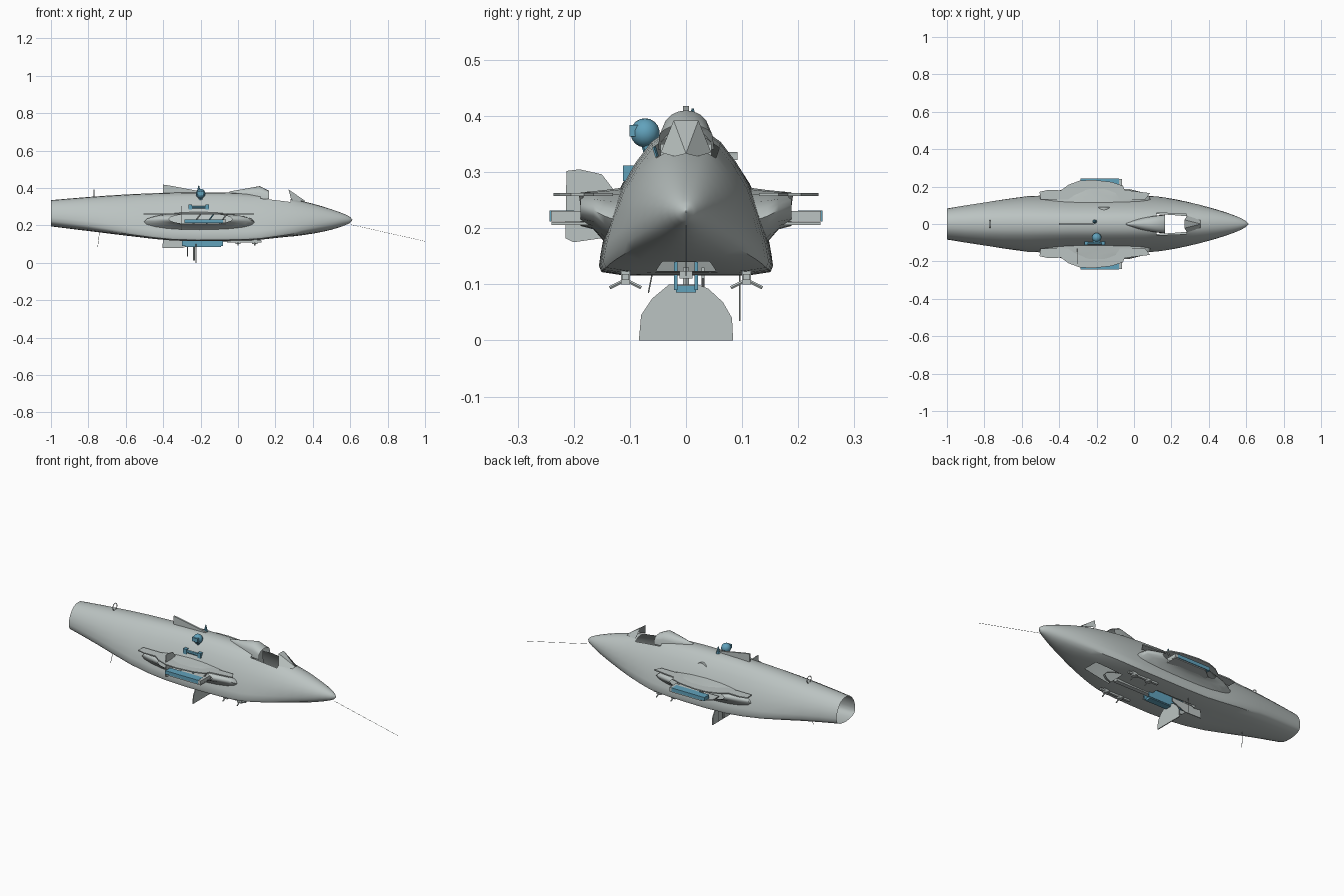
import bpy, bmesh, math
from mathutils import Vector

if "Cube" in bpy.data.objects:
    bpy.data.objects.remove(bpy.data.objects["Cube"])


def material(name, rgb):
    m = bpy.data.materials.new(name)
    m.diffuse_color = (*rgb, 1)
    m.use_nodes = True
    m.node_tree.nodes["Principled BSDF"].inputs["Base Color"].default_value = m.diffuse_color
    return m


GREY = material("pale grey", (0.50, 0.55, 0.54))
BLUE = material("soft blue", (0.12, 0.36, 0.50))


def make(name, verts, faces, mat=GREY, smooth=None):
    me = bpy.data.meshes.new(name)
    me.from_pydata(verts, [], faces)
    bm = bmesh.new()
    bm.from_mesh(me)
    bmesh.ops.remove_doubles(bm, verts=bm.verts, dist=0.0002)
    bmesh.ops.recalc_face_normals(bm, faces=bm.faces)
    bm.to_mesh(me)
    bm.free()
    ob = bpy.data.objects.new(name, me)
    bpy.context.collection.objects.link(ob)
    me.materials.append(mat)
    if smooth:
        bpy.ops.object.select_all(action='DESELECT')
        bpy.context.view_layer.objects.active = ob
        ob.select_set(True)
        bpy.ops.object.shade_smooth_by_angle(angle=math.radians(smooth))
    return ob


def loft(name, rings, mat=GREY, closed=True, caps=False, smooth=35, skip=None):
    n = len(rings[0])
    verts = [p for r in rings for p in r]
    faces = []
    for i in range(len(rings) - 1):
        for j in range(n if closed else n - 1):
            k = (j + 1) % n
            f = (i * n + j, i * n + k, (i + 1) * n + k, (i + 1) * n + j)
            if not (skip and skip(sum((Vector(verts[q]) for q in f), Vector()) / 4)):
                faces.append(f)
    if caps:
        faces += [tuple(range(n)), tuple(range(len(verts) - n, len(verts)))]
    return make(name, verts, faces, mat, smooth)


def box(name, x, y, z, mat=GREY):
    return loft(name, [[(a, y[0], z[0]), (a, y[1], z[0]), (a, y[1], z[1]), (a, y[0], z[1])]
                       for a in x], mat, caps=True, smooth=None)


def prism(name, pts, axis, lo, hi, mat=GREY):
    def place(p, d):
        q = list(p)
        q.insert(axis, d)
        return tuple(q)
    return loft(name, [[place(p, d) for p in pts] for d in (lo, hi)], mat, caps=True, smooth=None)


def rod(name, a, b, r, mat=GREY, n=6):
    a, b = Vector(a), Vector(b)
    q = (b - a).to_track_quat('Z', 'Y')
    return loft(name, [[tuple(c + q @ Vector((r * math.cos(t * math.tau / n), r * math.sin(t * math.tau / n), 0)))
                        for t in range(n)] for c in (a, b)], mat, caps=True)


# Hull stations: x, half width, bottom, top, roundness
ST = [(-1, .085, .195, .335, .6), (-.8, .118, .17, .352, .4), (-.57, .15, .142, .367, .1),
      (-.35, .154, .119, .375, 0), (-.1, .155, .116, .377, 0), (.1, .149, .122, .367, 0),
      (.2, .137, .132, .355, .1), (.3, .118, .142, .339, .3), (.4, .092, .156, .316, .55),
      (.5, .06, .177, .286, .8), (.57, .032, .2, .26, 1), (.6, .014, .214, .244, 1), (.612, .001, .229, .231, 1)]
PROFILE = [(0, 1), (.22, .985), (.4, .91), (.58, .77), (.74, .6), (.87, .4), (.96, .2),
           (1, .07), (.97, .025), (.7, 0), (.36, 0), (0, 0)]


def station(x):
    i = max(k for k in range(len(ST) - 1) if ST[k][0] <= x + 1e-6)
    p0, p1, p2, p3 = ST[max(i - 1, 0)], ST[i], ST[i + 1], ST[min(i + 2, len(ST) - 1)]
    h = p2[0] - p1[0]
    t = (x - p1[0]) / h
    out = []
    for c in range(1, 5):
        m1 = (p2[c] - p0[c]) / (p2[0] - p0[0]) * h
        m2 = (p3[c] - p1[c]) / (p3[0] - p1[0]) * h
        out.append((2*t**3 - 3*t*t + 1) * p1[c] + (t**3 - 2*t*t + t) * m1
                   + (3*t*t - 2*t**3) * p2[c] + (t**3 - t*t) * m2)
    return out


def section(x):
    w, lo, hi, rnd = station(x)
    half = []
    for i, (a, b) in enumerate(PROFILE):
        ang = math.pi * i / (len(PROFILE) - 1)
        y = a * (1 - rnd) + math.sin(ang) * rnd
        z = b * (1 - rnd) + (.5 + .5 * math.cos(ang)) * rnd
        half.append((x, y * w, lo + (hi - lo) * z))
    return half + [(a, -b, c) for a, b, c in half[-2:0:-1]]


def opening(c):
    if .12 < c.x < .28 and c.z > .3 and abs(c.y) < .055:      # cockpit
        return True
    if c.z < .14 and abs(c.y) < .05 and (.12 < c.x < .28 or -.35 < c.x < -.1):  # belly bays
        return True
    return False


xs = sorted({-1, -.9, -.8, -.7, -.57, -.45, -.35, -.22, -.1, 0, .06, .12, .17, .22, .28,
             .34, .4, .45, .5, .54, .57, .59, .6, .612})
loft("fuselage_hull", [section(x) for x in xs], skip=opening, smooth=40)

# Fairing behind the cockpit, open at its front
rings = []
for x, w, h in [(-.045, .004, .382), (0, .021, .389), (.05, .034, .398), (.115, .045, .41), (.165, .05, .385)]:
    rings.append([(x, w * math.cos(a), .35 + (h - .35) * math.sin(a) ** .7)
                  for a in [math.pi * k / 10 for k in range(1, 10)]])
    rings[-1] = [(x, w, .34)] + rings[-1] + [(x, -w, .34)]
loft("headrest_fairing", rings, closed=False, smooth=50)
make("cockpit_bulkhead", [(.125, -.05, .22), (.125, .05, .22), (.125, .045, .35), (.125, -.045, .35)], [(0, 1, 2, 3)])

# Windscreen: angled front panes
make("windscreen", [(.27, -.022, .392), (.27, .022, .392), (.357, 0, .333),
                    (.285, -.045, .335), (.285, .045, .335), (.355, -.02, .328), (.355, .02, .328)],
     [(0, 1, 2), (0, 3, 5, 2), (1, 2, 6, 4)])

# Dorsal fin, light and ring aerial
prism("dorsal_fin", [(-.4, .365), (-.4, .418), (-.36, .412), (-.2, .382), (-.2, .37)], 1, -.005, .005)
bpy.ops.mesh.primitive_cone_add(vertices=8, radius1=.012, radius2=.002, depth=.04, location=(-.21, .012, .393))
bpy.context.object.name = "top_light"
bpy.context.object.data.materials.append(BLUE)
bpy.ops.mesh.primitive_torus_add(major_radius=.019, minor_radius=.002, major_segments=16, minor_segments=6,
                                 location=(-.77, 0, .371), rotation=(0, math.pi / 2, 0))
bpy.context.object.name = "ring_aerial"
bpy.context.object.data.materials.append(GREY)

# Side scoop
loft("side_scoop", [[(-.19 + .06 * k / 6, y, .322 + .014 * math.sin(math.pi * k / 6)) for k in range(7)]
                    for y in (.07, .092)], closed=False)

# Wires and thin masts
rod("trailing_wire", (.6, 0, .205), (1, 0, .115), .0008)
rod("belly_mast", (-.74, -.05, .17), (-.75, -.067, .085), .0013)
rod("belly_probe", (-.27, .096, .15), (-.27, .096, .035), .0014)


# Wing roots and racks, on both sides
def foil(y, x0, x1, lo, hi, n=20):
    c, r, zc, h = (x0 + x1) / 2, (x1 - x0) / 2, (lo + hi) / 2, (hi - lo) / 2
    return [(c + r * math.cos(k * math.tau / n), y, zc + h * math.sin(k * math.tau / n)) for k in range(n)]


for side, s in (("left", -1), ("right", 1)):
    loft(side + "_wing_root", [foil(s * y, *v) for y, v in
                               ((.115, (-.51, .09, .15, .272)), (.145, (-.5, .085, .175, .268)),
                                (.165, (-.45, .06, .198, .266)), (.188, (-.37, -.03, .204, .264)))], smooth=45)
    outline = [(-.5, .13), (-.505, .172), (-.46, .182), (-.39, .18), (-.35, .21), (-.29, .232), (-.22, .236),
               (-.12, .225), (-.06, .205), (-.05, .182), (.03, .172), (.085, .165), (.06, .13)]
    prism(side + "_wing_skin", [(x, s * y) for x, y in outline], 2, .257, .263)
    prism(side + "_lower_wing_skin", [(-.31, s * .15), (-.31, s * .2), (-.26, s * .24), (-.065, s * .24),
                                      (-.065, s * .15)], 2, .206, .211)
    box(side + "_wing_spar", (-.22, -.065), sorted((s * .15, s * .241)), (.212, .231))
    box(side + "_spar_edge", (-.285, -.08), sorted((s * .2, s * .243)), (.212, .232), BLUE)
    for i, x in enumerate((-.24, -.17, -.1)):
        rod(f"{side}_wing_strut_{i}", (x, s * .18, .208), (x + .04, s * .187, .26), .004, BLUE if i == 1 else GREY)
    # Belly racks with splayed feet
    for i, x in enumerate((.0, .09)):
        y = s * .108
        box(f"{side}_rack_post_{i}", (x - .014, x + .014), (y - .008, y + .008), (.1, .135))
        for d in (-1, 1):
            rod(f"{side}_rack_foot_{i}_{d}", (x, y + d * .006, .105), (x, y + d * .028, .094), .0035)
    box(side + "_rack_rail", (-.06, .125), (s * .108 - .006, s * .108 + .006), (.108, .118))

# Retractable belly fitting and its rounded paddle
fan = [(-.084, 0), (.084, 0), (.082, .04), (.066, .068), (.04, .092), (.02, .1), (-.03, .1), (-.06, .075), (-.08, .045)]
prism("belly_paddle", fan, 0, -.226, -.221)
rod("paddle_post", (-.235, 0, .13), (-.235, 0, .012), .006)
box("belly_tray", (-.28, -.09), (-.018, .018), (.085, .098), BLUE)
for s in (-1, 1):
    box(f"belly_tray_side_{s}", (-.3, -.08), (s * .018 - .003, s * .018 + .003), (.09, .14), BLUE)
box("belly_frame", (-.3, .0), (-.026, .026), (.142, .162))
prism("belly_door", [(-.405, .08), (-.3, .078), (-.22, .11), (-.22, .13), (-.4, .125)], 1, .028, .033)
box("belly_beam", (-.1, .12), (-.012, .012), (.11, .124))

# Raised side flap beside the left wing root
prism("side_flap", [(-.215, .182), (-.213, .302), (-.19, .305), (-.15, .296), (-.13, .27), (-.13, .185), (-.2, .175)],
      0, -.305, -.301)

# Seated figure: helmet, visor and arms
bpy.ops.mesh.primitive_uv_sphere_add(segments=14, ring_count=9, radius=.026, location=(-.2, -.073, .37))
bpy.context.object.name = "figure_helmet"
bpy.context.object.data.materials.append(BLUE)
bpy.ops.object.shade_smooth_by_angle(angle=math.radians(40))
box("figure_visor", (-.218, -.182), (-.101, -.085), (.363, .384), BLUE)
rod("figure_neck", (-.2, -.068, .35), (-.2, -.06, .325), .012, BLUE, 8)
rod("figure_arms", (-.265, -.1, .296), (-.155, -.1, .296), .0085, BLUE, 8)
for x in (-.255, -.165):
    box("figure_hand", (x - .01, x + .01), (-.112, -.09), (.284, .312), BLUE)
